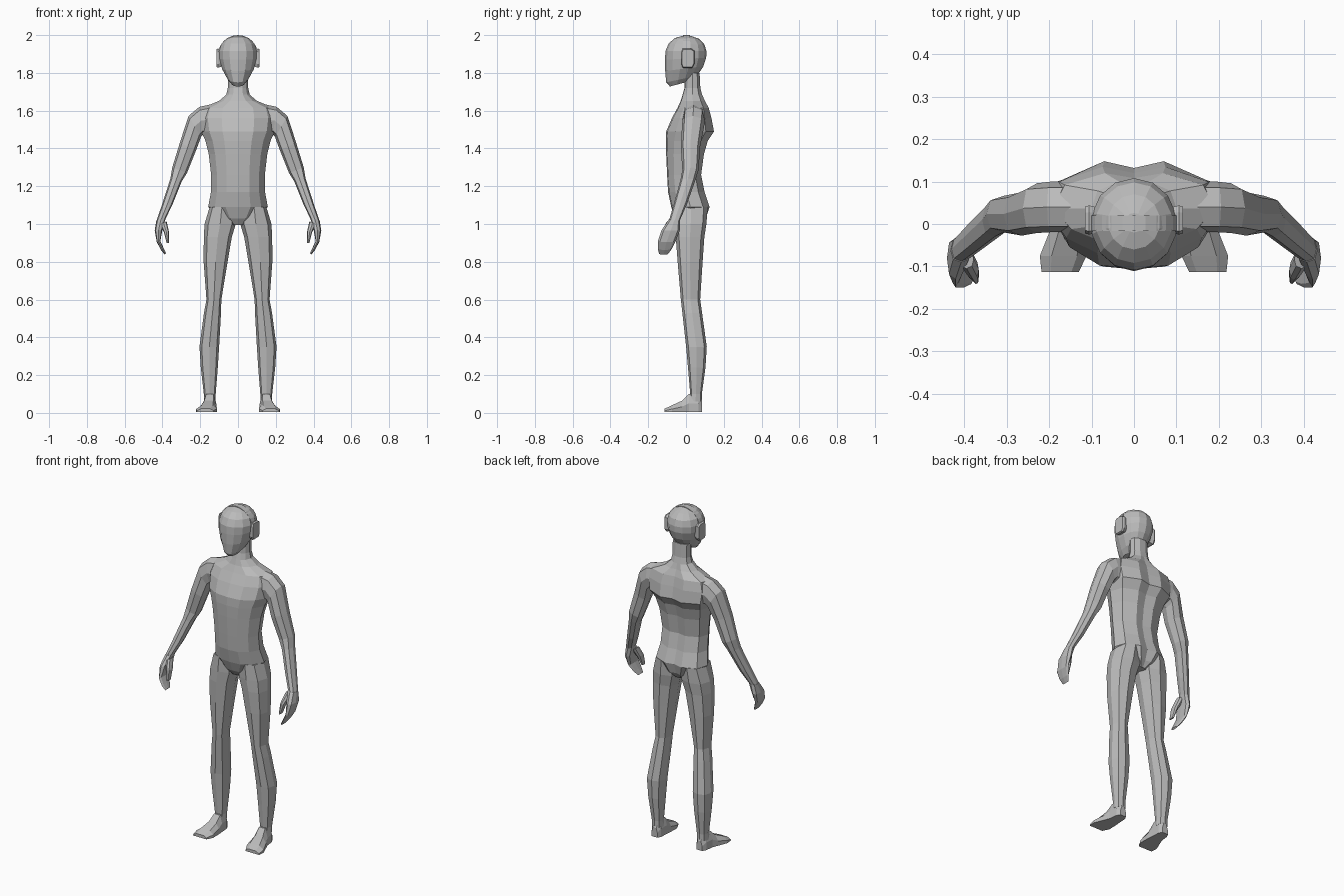
import bpy, bmesh, math

skin = bpy.data.materials.new("plain grey")
skin.diffuse_color = (0.5, 0.5, 0.5, 1)


def loft(name, rings, mirror=False):
    """Skin closed rings of points, cap both ends, optionally mirror across x."""
    bm = bmesh.new()
    rows = [[bm.verts.new(p) for p in ring] for ring in rings]
    n = len(rows[0])
    for a, b in zip(rows, rows[1:]):
        for i in range(n):
            j = (i + 1) % n
            bm.faces.new((a[i], a[j], b[j], b[i]))
    bm.faces.new(rows[0])
    bm.faces.new(rows[-1])
    bmesh.ops.recalc_face_normals(bm, faces=bm.faces)
    mesh = bpy.data.meshes.new(name)
    bm.to_mesh(mesh)
    bm.free()
    mesh.materials.append(skin)
    obj = bpy.data.objects.new(name, mesh)
    bpy.context.collection.objects.link(obj)
    if mirror:
        obj.modifiers.new("mirror", 'MIRROR')
    return obj


def limb_ring(xo, zo, xi, zi, yf, yb, corner=0.76):
    """Eight-sided ring from its outer and inner points and its depth range."""
    c = corner
    uv = [(1, 0), (c, c), (0, 1), (-c, c), (-1, 0), (-c, -c), (0, -c * 1.3), (c, -c)]
    return [((xo + xi) / 2 + u * (xo - xi) / 2,
             (yf + yb) / 2 + v * (yb - yf) / 2,
             (zo + zi) / 2 + u * (zo - zi) / 2) for u, v in uv]


def torso_ring(z, w, yf, yb, groove=0.0):
    """Symmetric torso section with a hollow along the spine."""
    d = yb - yf
    half = [(0.42, yf + 0.03 * d), (0.78, yf + 0.2 * d), (1, yf + 0.5 * d),
            (0.86, yb - 0.17 * d), (0.36, yb)]
    right = [(u * w, y, z) for u, y in half]
    left = [(-x, y, z) for x, y, z in reversed(right)]
    return [(0, yf, z)] + right + [(0, yb - groove, z)] + left


def head_ring(hw, yf, yb, zf, zb, n=14):
    """Oval section, tilted from front height to back height."""
    pts = []
    for i in range(n):
        a = 2 * math.pi * i / n
        s, c = math.sin(a), math.cos(a)
        t = (1 - c) / 2
        pts.append((hw * s, yf + (yb - yf) * t, zf + (zb - zf) * t))
    return pts


# Torso from crotch to the top of the neck
loft("torso", [torso_ring(*r) for r in [
    (0.995, 0.04, -0.03, 0.075, 0.0),
    (1.03, 0.10, -0.055, 0.105, 0.01),
    (1.09, 0.158, -0.078, 0.125, 0.012),
    (1.17, 0.143, -0.095, 0.098, 0.01),
    (1.26, 0.142, -0.10, 0.08, 0.01),
    (1.37, 0.155, -0.105, 0.095, 0.012),
    (1.44, 0.172, -0.107, 0.115, 0.014),
    (1.49, 0.195, -0.105, 0.148, 0.016),
    (1.56, 0.205, -0.075, 0.135, 0.015),
    (1.615, 0.19, -0.045, 0.12, 0.012),
    (1.652, 0.10, -0.028, 0.10, 0.008),
    (1.685, 0.062, -0.018, 0.085, 0.0),
    (1.72, 0.054, -0.008, 0.076, 0.0),
    (1.80, 0.054, -0.005, 0.072, 0.0)]])

# Legs: outer x, inner x, front y, back y at each height
loft("leg", [limb_ring(xo, z, xi, z, yf, yb) for z, xo, xi, yf, yb in [
    (1.09, 0.150, 0.02, -0.06, 0.115),
    (1.00, 0.177, 0.012, -0.058, 0.108),
    (0.93, 0.181, 0.033, -0.055, 0.097),
    (0.80, 0.182, 0.055, -0.045, 0.088),
    (0.60, 0.167, 0.088, -0.028, 0.075),
    (0.53, 0.180, 0.090, -0.020, 0.085),
    (0.35, 0.204, 0.100, 0.000, 0.110),
    (0.24, 0.197, 0.107, 0.010, 0.103),
    (0.10, 0.181, 0.118, 0.022, 0.084),
    (0.06, 0.181, 0.118, 0.015, 0.084)]], mirror=True)

# Feet: flat soles, widening to the toes
loft("foot", [[(xi, y, 0.004), (xo, y, 0.004), (xo, y, h * 0.5),
               (xo - 0.25 * (xo - xi), y, h), (xi + 0.2 * (xo - xi), y, h), (xi, y, h * 0.55)]
              for y, xi, xo, h in [
    (0.086, 0.130, 0.168, 0.06), (0.065, 0.119, 0.180, 0.10), (0.015, 0.116, 0.186, 0.10),
    (-0.02, 0.113, 0.200, 0.065), (-0.075, 0.112, 0.222, 0.04), (-0.113, 0.130, 0.218, 0.022)]],
    mirror=True)

# Arms: outer point, inner point, front y, back y from shoulder to wrist
loft("arm", [limb_ring(*r) for r in [
    (0.150, 1.632, 0.165, 1.47, -0.02, 0.10),
    (0.205, 1.62, 0.185, 1.475, -0.02, 0.10),
    (0.262, 1.572, 0.196, 1.46, -0.022, 0.096),
    (0.308, 1.43, 0.222, 1.39, -0.028, 0.075),
    (0.348, 1.30, 0.270, 1.27, -0.020, 0.066),
    (0.358, 1.24, 0.298, 1.225, -0.030, 0.050),
    (0.400, 1.11, 0.348, 1.10, -0.065, 0.005),
    (0.432, 1.015, 0.385, 1.025, -0.090, -0.032)]], mirror=True)

# Mitten hands curling inwards, and thumbs
loft("hand", [limb_ring(*r) for r in [
    (0.432, 1.02, 0.383, 1.03, -0.090, -0.032),
    (0.441, 0.965, 0.400, 0.97, -0.130, -0.032),
    (0.430, 0.905, 0.411, 0.91, -0.150, -0.055),
    (0.408, 0.863, 0.394, 0.873, -0.150, -0.075),
    (0.388, 0.838, 0.380, 0.845, -0.142, -0.095)]], mirror=True)
loft("thumb", [limb_ring(*r) for r in [
    (0.412, 1.00, 0.378, 1.015, -0.105, -0.060),
    (0.392, 0.955, 0.366, 0.96, -0.132, -0.085),
    (0.378, 0.90, 0.366, 0.90, -0.142, -0.110)]], mirror=True)

# Head, from the chin to the crown
loft("head", [head_ring(*r) for r in [
    (0.032, -0.085, 0.005, 1.728, 1.752),
    (0.055, -0.105, 0.060, 1.750, 1.785),
    (0.086, -0.110, 0.092, 1.810, 1.835),
    (0.100, -0.111, 0.107, 1.870, 1.880),
    (0.102, -0.109, 0.108, 1.915, 1.915),
    (0.090, -0.092, 0.098, 1.955, 1.950),
    (0.062, -0.060, 0.070, 1.984, 1.980),
    (0.022, -0.020, 0.026, 1.996, 1.996)]])

# Ear cups, tapered towards the head
loft("ear_cup", [[(x, y * s + 0.008, 1.877 + z * s)
                  for y, z in [(-0.025, -0.05), (0.025, -0.05), (0.036, -0.03),
                               (0.036, 0.04), (0.02, 0.052), (-0.025, 0.052), (-0.033, 0.03),
                               (-0.033, -0.03)]]
                 for x, s in [(0.085, 0.85), (0.106, 1.0), (0.115, 0.92)]], mirror=True)

# Thin band over the crown joining the ear cups
band = []
for i in range(13):
    a = math.pi * i / 12
    c, s = math.cos(a), math.sin(a)
    band.append([(r * c, y, 1.895 + (r - 0.001) * s) for r, y in
                 [(0.098, -0.016), (0.106, -0.016), (0.106, 0.02), (0.098, 0.02)]])
loft("head_band", band)
